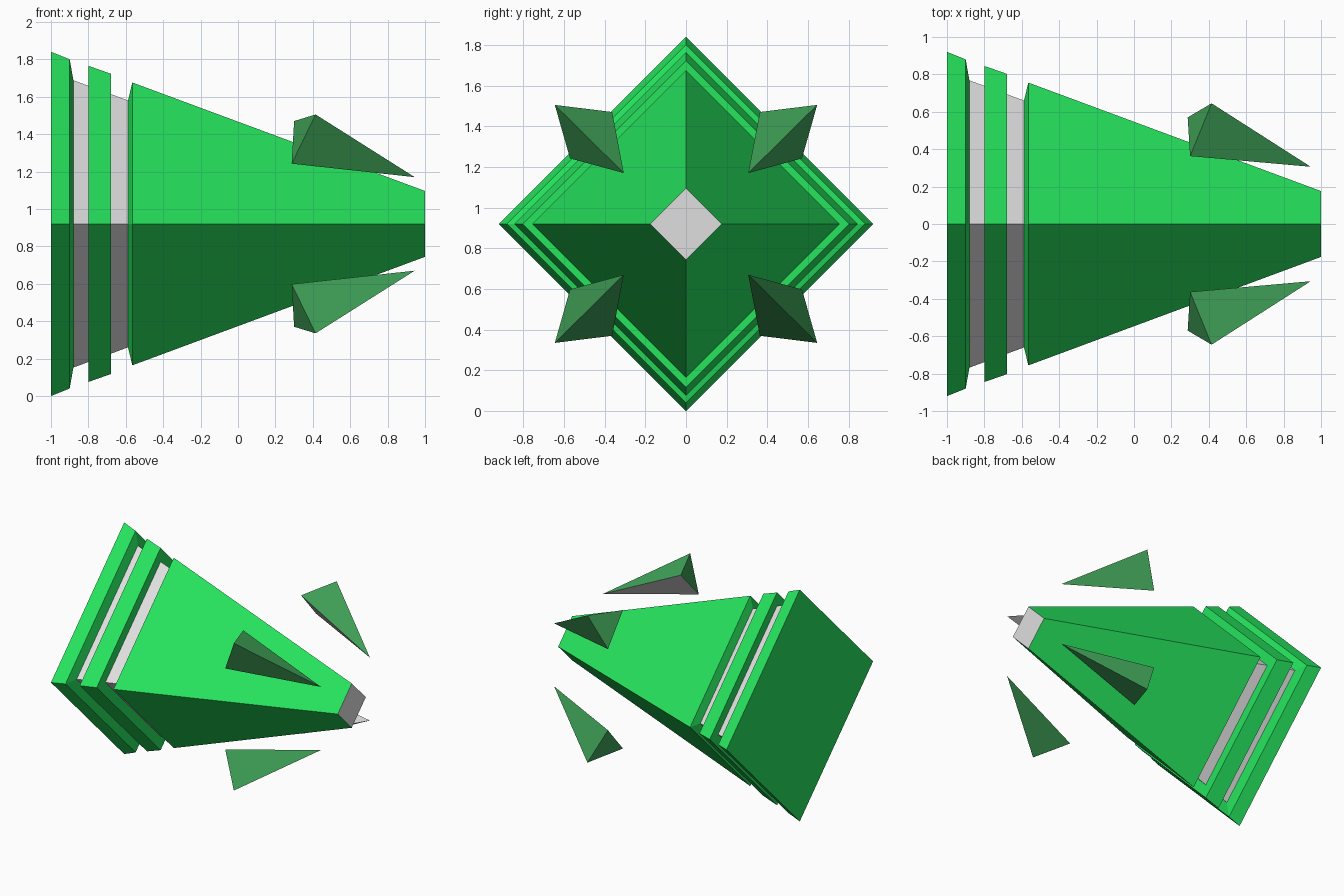
import bpy
import bmesh
from math import cos, sin, pi

cube = bpy.data.objects.get("Cube")
if cube:
    bpy.data.objects.remove(cube, do_unlink=True)

AXIS_Z = 0.92


def material(name, rgb):
    mat = bpy.data.materials.new(name)
    mat.use_nodes = True
    colour = (*rgb, 1.0)
    mat.diffuse_color = colour
    mat.node_tree.nodes["Principled BSDF"].inputs["Base Color"].default_value = colour
    return mat


GREEN = material("bright_green", (0.019, 0.77, 0.11))
GREY = material("light_grey", (0.74, 0.74, 0.74))
MUTED = material("muted_green", (0.053, 0.37, 0.10))


def finish(name, bm, mats):
    bmesh.ops.recalc_face_normals(bm, faces=bm.faces)
    mesh = bpy.data.meshes.new(name)
    bm.to_mesh(mesh)
    bm.free()
    for mat in mats:
        mesh.materials.append(mat)
    obj = bpy.data.objects.new(name, mesh)
    bpy.context.collection.objects.link(obj)
    return obj


def diamond_solid(name, profile, mats, tip_index=0):
    """Closed four-sided solid along x from (x, radius) pairs."""
    bm = bmesh.new()
    loops = [[bm.verts.new((x, r * cos(i * pi / 2), AXIS_Z + r * sin(i * pi / 2)))
              for i in range(4)] for x, r in profile]
    for a, b in zip(loops, loops[1:]):
        for i in range(4):
            j = (i + 1) % 4
            bm.faces.new((a[i], a[j], b[j], b[i]))
    bm.faces.new(loops[0])
    bm.faces.new(loops[-1]).material_index = tip_index
    return finish(name, bm, mats)


# Stacked body, tapering toward +x
diamond_solid("base_plate", [(-1, 0.92), (-0.9, 0.88), (-0.88, 0.768)], [GREEN])
diamond_solid("inner_core", [(-0.88, 0.768), (-0.588, 0.66)], [GREY])
diamond_solid("middle_ring", [(-0.8, 0.845), (-0.68, 0.803)], [GREEN])
diamond_solid("main_body", [(-0.588, 0.66), (-0.565, 0.756), (1, 0.176)],
              [GREEN, GREY], tip_index=1)


# Floating spikes, mirrored into the four quadrants, grey on the inner side
def spike(name, sy, sz):
    bm = bmesh.new()
    points = [(0.415, 0.645, 0.585), (0.3, 0.363, 0.55),
              (0.287, 0.57, 0.322), (0.945, 0.306, 0.25)]
    outer, upper, side, tip = [bm.verts.new((x, sy * y, AXIS_Z + sz * z))
                               for x, y, z in points]
    for tri in ((outer, upper, tip), (outer, side, tip), (outer, upper, side)):
        bm.faces.new(tri)
    bm.faces.new((upper, side, tip)).material_index = 1
    finish(name, bm, [MUTED, GREY])


for sy, side_name in ((1, "back"), (-1, "front")):
    for sz, level in ((1, "upper"), (-1, "lower")):
        spike(f"{level}_{side_name}_spike", sy, sz)
